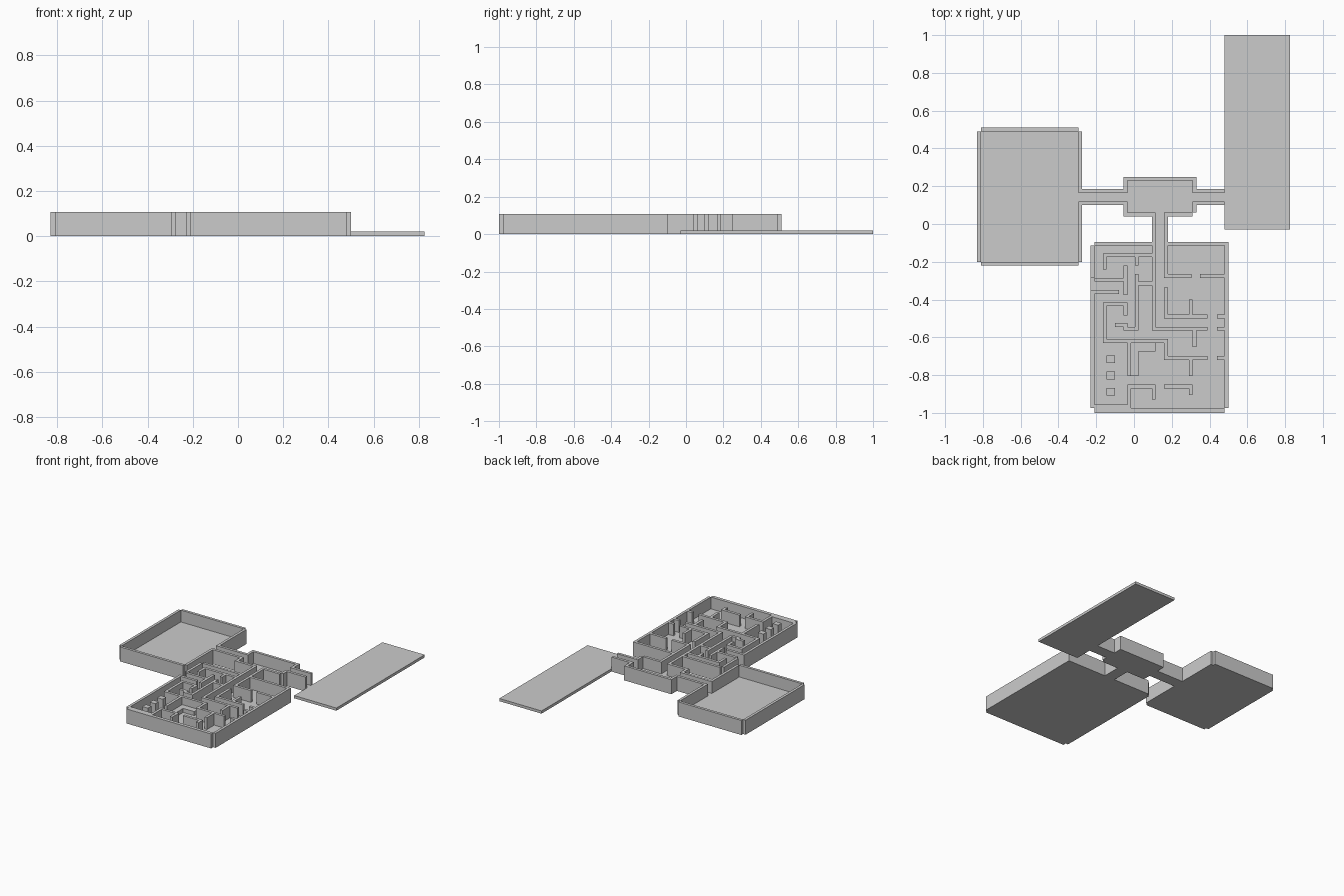
import bpy, bmesh

H = 0.107      # wall height
F = 0.02       # floor thickness
T = 0.01       # half wall thickness


def extrude_plan(name, rects, z0, z1):
    """Union of axis-aligned plan rectangles, extruded into one clean mesh."""
    rects = [tuple(round(v, 4) for v in r) for r in rects]
    xs = sorted({v for r in rects for v in (r[0], r[2])})
    ys = sorted({v for r in rects for v in (r[1], r[3])})
    cells = set()
    for x0, y0, x1, y1 in rects:
        for i in range(xs.index(x0), xs.index(x1)):
            for j in range(ys.index(y0), ys.index(y1)):
                cells.add((i, j))
    bm = bmesh.new()
    verts = {}

    def v(i, j, z):
        if (i, j, z) not in verts:
            verts[i, j, z] = bm.verts.new((xs[i], ys[j], z))
        return verts[i, j, z]

    for i, j in cells:
        ring = [(i, j), (i + 1, j), (i + 1, j + 1), (i, j + 1)]
        bm.faces.new([v(*p, z1) for p in ring])
        bm.faces.new([v(*p, z0) for p in reversed(ring)])
        for k, n in enumerate([(i, j - 1), (i + 1, j), (i, j + 1), (i - 1, j)]):
            if n not in cells:
                a, b = ring[k], ring[(k + 1) % 4]
                bm.faces.new([v(*a, z0), v(*b, z0), v(*b, z1), v(*a, z1)])
    me = bpy.data.meshes.new(name)
    bm.to_mesh(me)
    bm.free()
    ob = bpy.data.objects.new(name, me)
    bpy.context.collection.objects.link(ob)
    return ob


def path_rects(paths):
    """Wall rectangles along centre-line paths."""
    out = []
    for p in paths:
        for (ax, ay), (bx, by) in zip(p, p[1:]):
            out.append((min(ax, bx) - T, min(ay, by) - T,
                        max(ax, bx) + T, max(ay, by) + T))
    return out


# Left hall: open-topped box with a doorway on its right
extrude_plan("left_hall_walls", [
    (-0.83, -0.20, -0.81, 0.49), (-0.81, 0.49, -0.295, 0.51),
    (-0.81, -0.22, -0.295, -0.20), (-0.295, -0.20, -0.275, 0.12),
    (-0.295, 0.165, -0.275, 0.49)], 0, H)

# Central room with its two side corridors
extrude_plan("central_room_walls", [
    (-0.275, 0.165, -0.035, 0.185), (-0.275, 0.10, -0.035, 0.12),
    (-0.055, 0.165, -0.035, 0.25), (-0.055, 0.04, -0.035, 0.12),
    (-0.035, 0.23, 0.33, 0.25),
    (-0.035, 0.04, 0.115, 0.06), (0.16, 0.04, 0.31, 0.06),
    (0.31, 0.165, 0.33, 0.23), (0.31, 0.06, 0.33, 0.12),
    (0.31, 0.165, 0.48, 0.185), (0.31, 0.10, 0.48, 0.12)], 0, H)

# Large front room: outer shell, with a side door and a corridor opening
shell = [
    (-0.21, -0.115, 0.115, -0.095), (0.16, -0.115, 0.50, -0.095),
    (0.48, -0.975, 0.50, -0.095), (-0.21, -1.0, 0.48, -0.975),
    (-0.23, -0.285, -0.21, -0.115), (-0.23, -0.975, -0.21, -0.355)]

# Partitions in the front room, including the entrance corridor walls
upper = [
    [(0.105, 0.03), (0.105, -0.555), (0.38, -0.555)],
    [(0.105, -0.165), (-0.155, -0.165), (-0.155, -0.23)],
    [(0.17, 0.03), (0.17, -0.275), (0.34, -0.275)],
    [(0.015, -0.165), (0.015, -0.21)],
    [(-0.20, -0.295), (-0.045, -0.295)],
    [(-0.045, -0.23), (-0.045, -0.365)],
    [(-0.22, -0.36), (-0.09, -0.36)],
    [(0.015, -0.275), (0.015, -0.555), (-0.045, -0.555),
     (-0.045, -0.535), (-0.09, -0.535)],
    [(0.015, -0.315), (0.105, -0.315)],
    [(0.17, -0.345), (0.17, -0.49), (0.38, -0.49)],
    [(0.30, -0.41), (0.30, -0.49)],
    [(0.32, -0.555), (0.32, -0.64)]]
upper[2][-1] = (0.295, -0.275)
lower = [
    [(-0.045, -0.475), (-0.045, -0.425), (-0.155, -0.425), (-0.155, -0.62),
     (0.17, -0.62), (0.17, -0.71), (0.38, -0.71)],
    [(0.30, -0.71), (0.30, -0.795)],
    [(-0.025, -0.62), (-0.025, -0.795)],
    [(-0.025, -0.97), (-0.025, -0.86), (0.105, -0.86), (0.105, -0.92)],
    [(0.17, -0.86), (0.30, -0.86), (0.30, -0.895)],
    [(-0.21, -0.965), (-0.025, -0.965)],
    [(0.36, -0.275), (0.49, -0.275)]]
jambs = [[(0.45, y), (0.49, y)] for y in (-0.49, -0.555, -0.71)]
extrude_plan("front_room_walls", shell + path_rects(upper + lower + jambs), 0, H)

# Square pillars
for n, y in enumerate((-0.715, -0.802, -0.888)):
    extrude_plan(f"pillar_{n + 1}", [(-0.145, y - 0.02, -0.10, y + 0.02)], F, H)

# Low L-shaped counter
extrude_plan("counter", [(-0.015, -0.805, 0.025, -0.63),
                         (0.025, -0.675, 0.115, -0.63)], F, 0.05)

# Floors
extrude_plan("floors", [
    (-0.81, -0.20, -0.295, 0.49), (-0.295, 0.12, -0.035, 0.165),
    (-0.035, 0.06, 0.31, 0.23), (0.31, 0.12, 0.48, 0.165),
    (0.115, -0.115, 0.16, 0.06), (-0.21, -0.975, 0.48, -0.115),
    (-0.23, -0.355, -0.21, -0.285)], 0, F)

# Open platform on the right
extrude_plan("right_platform", [(0.48, -0.03, 0.825, 1.0)], 0, F)
